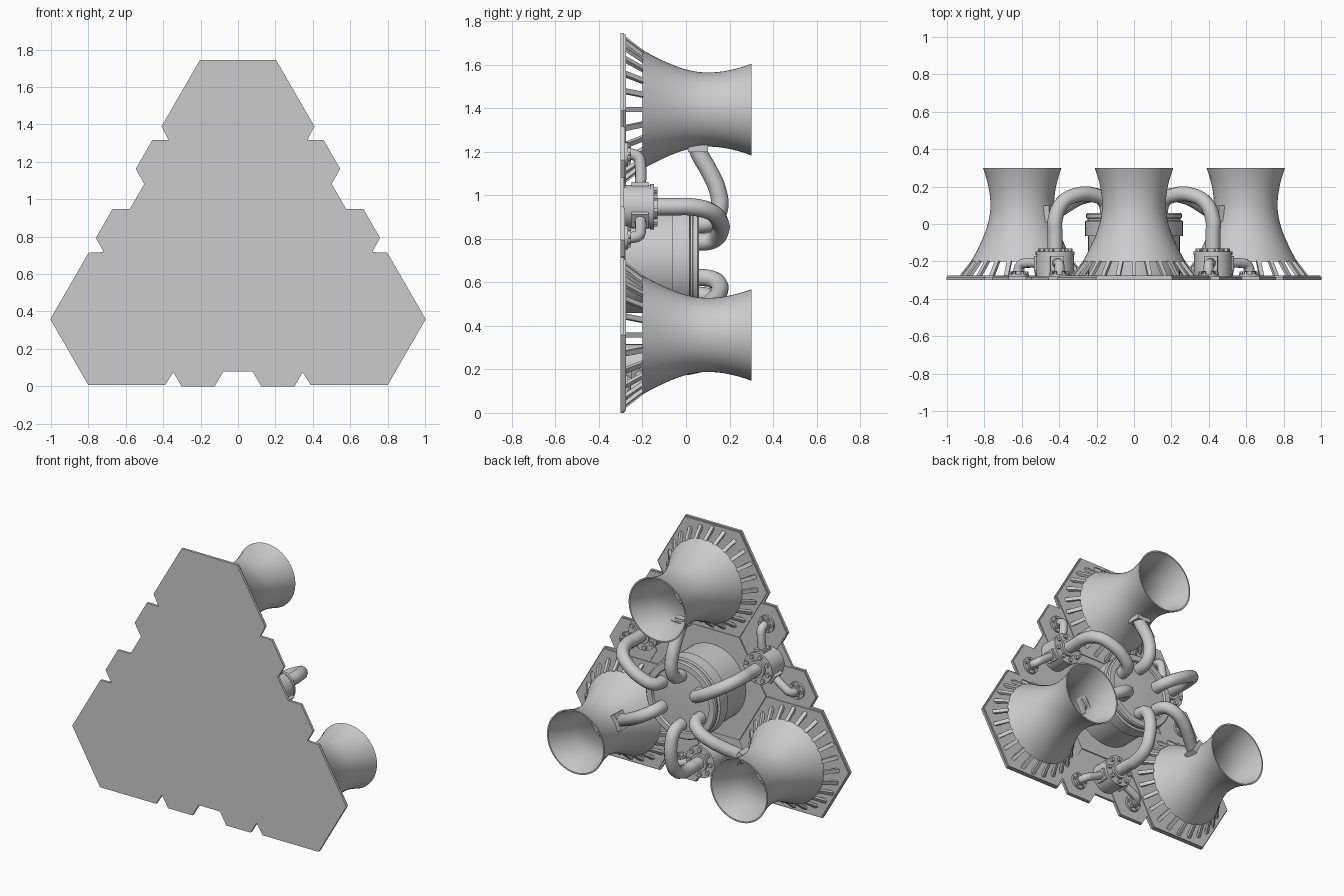
import bpy, bmesh
from math import sin, cos, pi, sqrt, radians

if "Cube" in bpy.data.objects:
    bpy.data.objects.remove(bpy.data.objects["Cube"])

CZ = 0.703                      # height of the three-fold symmetry centre


def world(a, b, h, k=0):
    """Plate coordinates (a right, b up, h out of the plate), turned k * 120 degrees."""
    t = k * 2 * pi / 3
    return (a * cos(t) - b * sin(t), h, CZ + a * sin(t) + b * cos(t))


def finish(name, bm, smooth=True):
    bmesh.ops.remove_doubles(bm, verts=bm.verts, dist=1e-5)
    bmesh.ops.recalc_face_normals(bm, faces=bm.faces)
    me = bpy.data.meshes.new(name)
    bm.to_mesh(me)
    bm.free()
    ob = bpy.data.objects.new(name, me)
    bpy.context.collection.objects.link(ob)
    if smooth:
        bpy.ops.object.select_all(action='DESELECT')
        ob.select_set(True)
        bpy.context.view_layer.objects.active = ob
        bpy.ops.object.shade_smooth_by_angle(angle=radians(35))
    return ob


def prism(bm, pts, h0, h1, k=0):
    lo = [bm.verts.new(world(a, b, h0, k)) for a, b in pts]
    hi = [bm.verts.new(world(a, b, h1, k)) for a, b in pts]
    n = len(pts)
    bm.faces.new(lo)
    bm.faces.new(hi)
    for i in range(n):
        j = (i + 1) % n
        bm.faces.new((lo[i], lo[j], hi[j], hi[i]))


def ngon(a, b, r, n=6):
    return [(a + r * cos(2 * pi * i / n), b + r * sin(2 * pi * i / n)) for i in range(n)]


def lathe(bm, prof, a, b, k=0, n=32, closed=False):
    rings = [[bm.verts.new(world(a + r * cos(2 * pi * i / n), b + r * sin(2 * pi * i / n), h, k))
              for i in range(n)] for r, h in prof]
    pairs = list(zip(rings, rings[1:]))
    if closed:
        pairs.append((rings[-1], rings[0]))
    else:
        bm.faces.new(rings[0])
        bm.faces.new(rings[-1])
    for p, q in pairs:
        for i in range(n):
            j = (i + 1) % n
            bm.faces.new((p[i], p[j], q[j], q[i]))


def tube(name, pts, radius, k):
    cu = bpy.data.curves.new(name, 'CURVE')
    cu.dimensions = '3D'
    cu.bevel_depth = radius
    cu.bevel_resolution = 4
    cu.resolution_u = 8
    cu.use_fill_caps = True
    sp = cu.splines.new('BEZIER')
    sp.bezier_points.add(len(pts) - 1)
    for bp, p in zip(sp.bezier_points, pts):
        bp.co = world(*p, k)
        bp.handle_left_type = bp.handle_right_type = 'AUTO'
    ob = bpy.data.objects.new(name, cu)
    bpy.context.collection.objects.link(ob)
    bpy.ops.object.select_all(action='DESELECT')
    ob.select_set(True)
    bpy.context.view_layer.objects.active = ob
    bpy.ops.object.convert(target='MESH')
    bpy.ops.object.shade_smooth_by_angle(angle=radians(35))


def bolts(bm, a, b, ring, size, h0, h1, count, k):
    for p, q in ngon(a, b, ring, count):
        prism(bm, ngon(p, q, size), h0, h1, k)


# Base plate: one notched side repeated three times
side = [(-0.8, 0.006), (-0.39, 0.006), (-0.346, 0.075), (-0.302, 0), (-0.124, 0), (-0.078, 0.08)]
side = side + [(-x, z) for x, z in reversed(side)]
outline = []
for k in range(3):
    for x, z in side:
        p = world(x, z - CZ, 0, k)
        outline.append((p[0], p[2] - CZ))
bm = bmesh.new()
prism(bm, outline, -0.3, -0.284)
finish("base_plate", bm, False)

# Raised hexagonal pads
bm = bmesh.new()
prism(bm, ngon(0, 0, 0.392), -0.292, -0.276)
for k in range(3):
    prism(bm, ngon(0, 0.689, 0.4), -0.292, -0.275, k)
    for s in (-1, 1):
        prism(bm, ngon(s * 0.213, -0.549, 0.172), -0.292, -0.28, k)
finish("hexagon_pads", bm, False)

# Central reactor vessel
bm = bmesh.new()
lathe(bm, [(0.245, -0.285), (0.245, -0.065), (0.262, -0.065), (0.262, 0.015), (0.248, 0.02),
           (0.248, 0.03), (0.256, 0.033), (0.256, 0.052), (0.248, 0.06), (0.21, 0.06),
           (0.205, 0.045), (0.1, 0.052)], 0, 0, n=48)
finish("reactor_vessel", bm)

for k in range(3):
    # Cooling tower: thin hyperbolic shell
    R = 0.69
    prof = []
    for i in range(17):
        h = -0.2 + 0.5 * i / 16
        prof.append((sqrt(0.17 ** 2 + (0.38 if h > 0.1 else 0.51) * (h - 0.1) ** 2), h))
    inner = [(r - 0.009, h) for r, h in reversed(prof)]
    bm = bmesh.new()
    lathe(bm, prof + inner, 0, R, k, 56, True)
    finish("cooling_tower", bm)

    # Slanted struts under the shell
    bm = bmesh.new()
    for i in range(24):
        t = 2 * pi * i / 24
        ends = []
        for r, h in ((0.272, -0.195), (0.338, -0.28)):
            ends.append([bm.verts.new(world((r + dr) * cos(t) - w * sin(t),
                                            R + (r + dr) * sin(t) + w * cos(t), h, k))
                         for dr, w in ((0, -0.012), (0, 0.012), (-0.022, 0.012), (-0.022, -0.012))])
        p, q = ends
        bm.faces.new(p)
        bm.faces.new(q)
        for m in range(4):
            n = (m + 1) % 4
            bm.faces.new((p[m], p[n], q[n], q[m]))
    finish("tower_struts", bm, False)

    # Tower pipe with square collar on the shell
    tube("tower_pipe", [(0, 0.535, 0.045), (0, 0.49, 0.06), (0, 0.41, 0.105), (0, 0.32, 0.145),
                        (0, 0.23, 0.152), (0, 0.175, 0.115), (0, 0.16, 0.04)], 0.04, k)
    bm = bmesh.new()
    prism(bm, [(-0.052, 0.495), (0.052, 0.495), (0.052, 0.535), (-0.052, 0.535)], 0.01, 0.1, k)
    finish("tower_collar", bm, False)

    # Pump housing with bolted flange
    P = -0.487
    bm = bmesh.new()
    lathe(bm, [(0.1, -0.285), (0.1, -0.166), (0.104, -0.166), (0.104, -0.148), (0.056, -0.148),
               (0.056, -0.132)], 0, P, k)
    finish("pump_housing", bm)
    bm = bmesh.new()
    bolts(bm, 0, P, 0.081, 0.014, -0.15, -0.132, 8, k)
    finish("pump_bolts", bm, False)

    # Main pipe arching from pump to reactor
    tube("pump_pipe", [(0, P, -0.15), (0, P, -0.06), (0, P, 0.02), (0, -0.445, 0.11),
                       (0, -0.36, 0.153), (0, -0.25, 0.155), (0, -0.18, 0.12), (0, -0.16, 0.04)],
         0.04, k)

    # Side outlets: small elbow pipes with bolted flanges
    for s in (-1, 1):
        a, b = s * 0.22, -0.587
        tube("outlet_pipe", [(a, b, -0.275), (a, b, -0.245), (a * 0.93, b + 0.008, -0.217),
                             (a * 0.8, b + 0.02, -0.21), (a * 0.3, P - 0.03, -0.21)], 0.026, k)
        bm = bmesh.new()
        lathe(bm, [(0.056, -0.285), (0.056, -0.266), (0.034, -0.266), (0.034, -0.252)], a, b, k, 24)
        finish("outlet_flange", bm)
        bm = bmesh.new()
        bolts(bm, a, b, 0.044, 0.009, -0.27, -0.255, 6, k)
        finish("outlet_bolts", bm, False)
        # collar where the outlet enters the pump
        bm = bmesh.new()
        ux, uy = s * 0.91, -0.414
        c = [(0.085, -0.036), (0.112, -0.036), (0.112, 0.036), (0.085, 0.036)]
        prism(bm, [(d * ux - w * uy, P + d * uy + w * ux) for d, w in c], -0.25, -0.172, k)
        finish("outlet_collar", bm, False)
